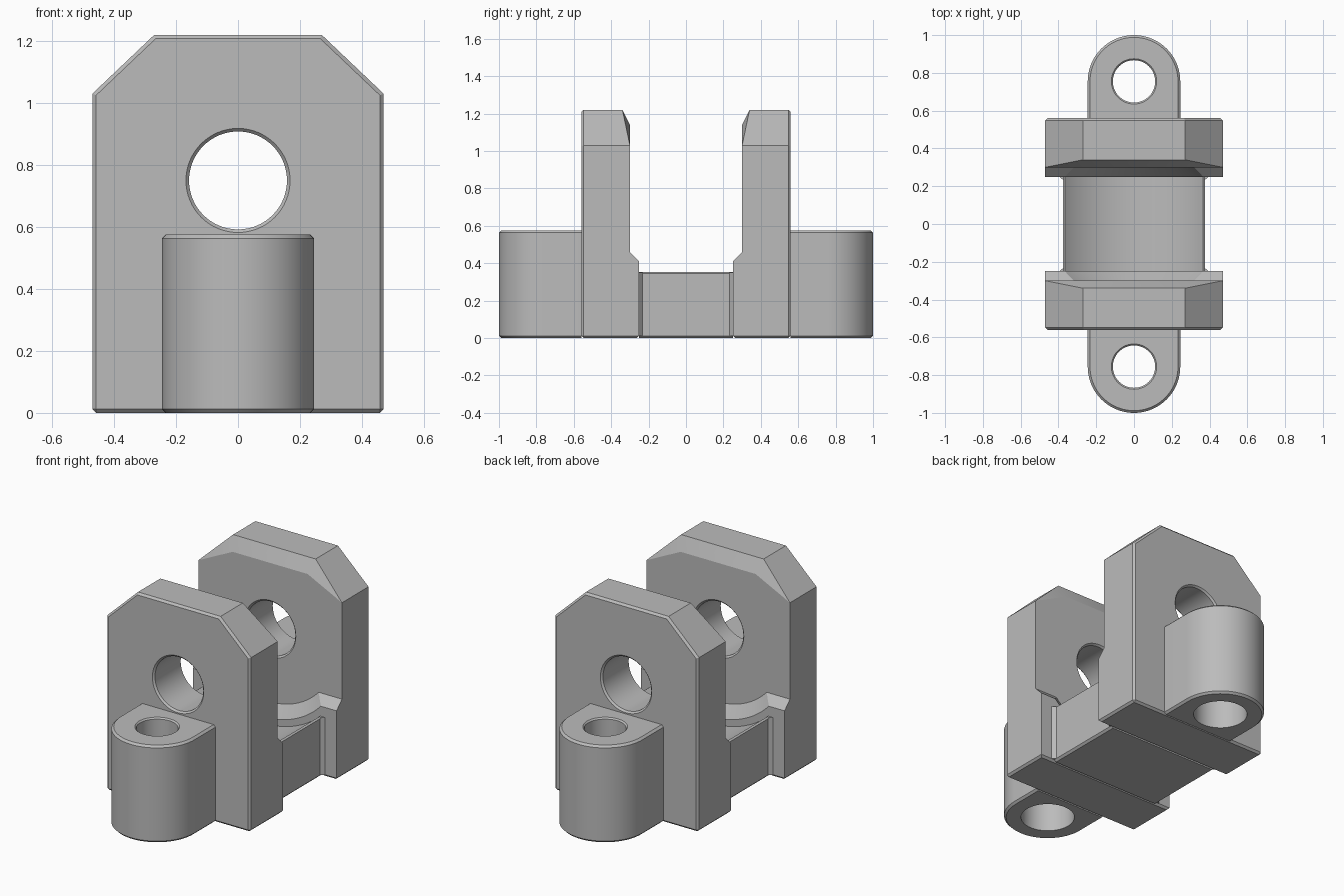
import bpy
import bmesh
from math import sin, cos, asin, acos, pi, radians
from mathutils import Vector

if "Cube" in bpy.data.objects:
    bpy.data.objects.remove(bpy.data.objects["Cube"], do_unlink=True)

GREY = (0.5, 0.5, 0.5, 1)
metal = bpy.data.materials.new("machined grey")
metal.use_nodes = True
metal.diffuse_color = GREY
metal.node_tree.nodes["Principled BSDF"].inputs["Base Color"].default_value = GREY

AXIS_Z = 0.75   # height of the cross pin axis
LUG_Y = 0.755   # mounting hole centre


def loft(rings):
    """Closed solid through rings of equal point count."""
    bm = bmesh.new()
    loops = [[bm.verts.new(p) for p in ring] for ring in rings]
    n = len(loops[0])
    for a, b in zip(loops, loops[1:]):
        for i in range(n):
            j = (i + 1) % n
            bm.faces.new((a[i], a[j], b[j], b[i]))
    bm.faces.new(loops[0])
    bm.faces.new(loops[-1])
    bmesh.ops.recalc_face_normals(bm, faces=bm.faces)
    return bm


def make(name, bm):
    mesh = bpy.data.meshes.new(name)
    bm.to_mesh(mesh)
    bm.free()
    mesh.materials.append(metal)
    obj = bpy.data.objects.new(name, mesh)
    bpy.context.collection.objects.link(obj)
    return obj


def cut(obj, bm):
    """Subtract a solid and apply the result."""
    cutter = make("cutter", bm)
    cutter.hide_render = True
    mod = obj.modifiers.new("cut", "BOOLEAN")
    mod.operation = "DIFFERENCE"
    mod.solver = "EXACT"
    mod.object = cutter
    deps = bpy.context.evaluated_depsgraph_get()
    mesh = bpy.data.meshes.new_from_object(obj.evaluated_get(deps))
    obj.modifiers.clear()
    obj.data = mesh
    bpy.data.objects.remove(cutter, do_unlink=True)


def smooth(obj):
    bpy.ops.object.select_all(action="DESELECT")
    obj.select_set(True)
    bpy.context.view_layer.objects.active = obj
    bpy.ops.object.shade_smooth_by_angle(angle=radians(25))


def opposite(obj, name):
    twin = bpy.data.objects.new(name, obj.data)
    twin.rotation_euler.z = pi
    bpy.context.collection.objects.link(twin)


def circle(r, n=64):
    return [(r * cos(2 * pi * i / n), r * sin(2 * pi * i / n)) for i in range(n)]


def arc(r, half_angle, n=40):
    """Arc under the pin axis, from -x to +x."""
    angles = [half_angle * (2 * i / n - 1) for i in range(n + 1)]
    return [(r * sin(t), AXIS_Z - r * cos(t)) for t in angles]


# Cheek: plate with clipped corners and softened outer and bottom edges
half = [(0.47, 0), (0.47, 1.03), (0.27, 1.22)]
outline = half + [(-x, z) for x, z in reversed(half)]
bm = loft([[(x, y, z) for x, z in outline] for y in (0.25, 0.56)])
rim = [e for e in bm.edges
       if all(v.co.y > 0.5 for v in e.verts) or all(v.co.z < 0.01 for v in e.verts)]
bmesh.ops.bevel(bm, geom=rim, offset=0.012, segments=1, affect="EDGES")


def slice_off(point, normal):
    geom = bm.verts[:] + bm.edges[:] + bm.faces[:]
    res = bmesh.ops.bisect_plane(bm, geom=geom, plane_co=point, plane_no=normal,
                                 clear_outer=True)
    edges = [g for g in res["geom_cut"] if isinstance(g, bmesh.types.BMEdge)]
    bmesh.ops.contextual_create(bm, geom=edges)


# Lead-in chamfers at the inner top and inner corners
slice_off((0, 0.34, 1.22), (0, -0.08, 0.04))
for s in (1, -1):
    a = Vector((0.27 * s, 0.34, 1.22))
    b = Vector((0.47 * s, 0.30, 1.03))
    c = Vector((0.245 * s, 0.30, 1.14))
    normal = (b - a).cross(c - a)
    if normal.y > 0:
        normal.negate()
    slice_off(a, normal)
bmesh.ops.recalc_face_normals(bm, faces=bm.faces)
cheek = make("back_cheek", bm)


# Inner recess, leaving a curved ledge above the base
def recess_ring(y, r, flat):
    pts = arc(r, acos((AXIS_Z - flat) / r))
    pts = [(-0.6, flat)] + pts + [(0.6, flat), (0.6, 1.4), (-0.6, 1.4)]
    return [(x, y, z) for x, z in pts]


cut(cheek, loft([recess_ring(0.2, 0.5, 0.41), recess_ring(0.25, 0.5, 0.41),
                 recess_ring(0.30, 0.43, 0.46)]))

# Cross pin hole with chamfered mouths
pin = [(0.2, 0.168), (0.3, 0.168), (0.31, 0.158), (0.55, 0.158), (0.57, 0.178)]
cut(cheek, loft([[(x, y, AXIS_Z + z) for x, z in circle(r)] for y, r in pin]))
smooth(cheek)
opposite(cheek, "front_cheek")


# Mounting lug: round-ended block with chamfered rims
def lug_ring(z, inset):
    r = 0.245 - inset
    pts = [(r * cos(pi * i / 40), LUG_Y + r * sin(pi * i / 40)) for i in range(41)]
    return [(x, y, z) for x, y in pts + [(-r, 0.558), (r, 0.558)]]


lug = make("back_lug", loft([lug_ring(0, 0.012), lug_ring(0.012, 0),
                             lug_ring(0.563, 0), lug_ring(0.575, 0.012)]))

# Bolt hole with a wider pocket from below
bolt = [(-0.1, 0.15), (0.4, 0.15), (0.4, 0.112), (0.567, 0.112), (0.585, 0.13)]
cut(lug, loft([[(x, LUG_Y + y, z) for x, y in circle(r)] for z, r in bolt]))
smooth(lug)
opposite(lug, "front_lug")

# Base bridge with a hollowed top
profile = arc(0.54, asin(0.365 / 0.54))
profile += [(0.375, 0.345), (0.375, 0.012), (0.363, 0)]
profile += [(-0.363, 0), (-0.375, 0.012), (-0.375, 0.345)]
smooth(make("base_bridge", loft([[(x, y, z) for x, z in profile] for y in (-0.25, 0.25)])))

# Corner fillets where the bridge meets the cheeks
for sx in (1, -1):
    for sy in (1, -1):
        tri = [(0.374, 0.25), (0.374, 0.232), (0.395, 0.25)]
        make("corner_fillet", loft([[(sx * x, sy * y, z) for x, y in tri]
                                    for z in (0.012, 0.35)]))
